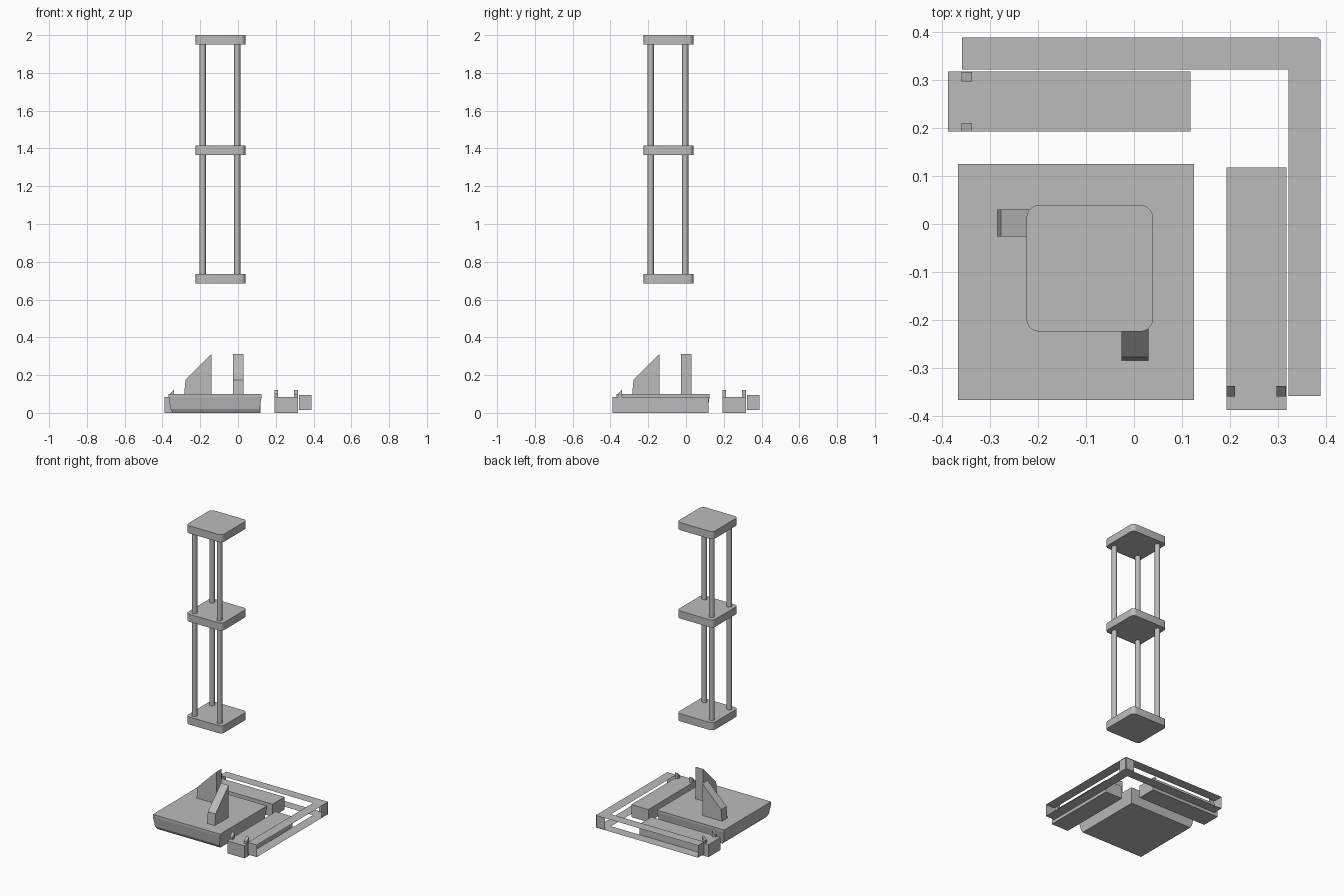
import bpy, bmesh
from mathutils import Matrix, Vector

cube = bpy.data.objects.get("Cube")
if cube:
    bpy.data.objects.remove(cube, do_unlink=True)

grey = bpy.data.materials.new("plain grey")
grey.use_nodes = True
colour = (0.5, 0.5, 0.5, 1)
grey.diffuse_color = colour
grey.node_tree.nodes["Principled BSDF"].inputs["Base Color"].default_value = colour


def finish(bm, name, smooth=False):
    bmesh.ops.recalc_face_normals(bm, faces=bm.faces[:])
    mesh = bpy.data.meshes.new(name)
    bm.to_mesh(mesh)
    bm.free()
    mesh.materials.append(grey)
    obj = bpy.data.objects.new(name, mesh)
    bpy.context.collection.objects.link(obj)
    if smooth:
        bpy.ops.object.select_all(action='DESELECT')
        obj.select_set(True)
        bpy.context.view_layer.objects.active = obj
        bpy.ops.object.shade_smooth_by_angle(angle=0.6)
    return obj


def extrude(name, profile, v0, v1, swap, capped=True):
    """Extrude a (u, z) profile from v0 to v1; swap exchanges x and y."""
    bm = bmesh.new()
    rings = []
    for v in (v0, v1):
        rings.append([bm.verts.new((v, u, z) if swap else (u, v, z))
                      for u, z in profile])
    a, b = rings
    n = len(profile)
    for i in range(n):
        j = (i + 1) % n
        bm.faces.new((a[i], a[j], b[j], b[i]))
    if capped:
        bm.faces.new(a)
        bm.faces.new(b)
    return finish(bm, name)


def rect(u0, u1, z0, z1):
    return [(u0, z0), (u1, z0), (u1, z1), (u0, z1)]


# Base slab: upright lip, tapered sides, chamfer on the two outer lower edges
bm = bmesh.new()
rings = []
for lo, hi, z in ((-.345, .113, 0), (-.357, .115, .02),
                  (-.367, .125, .085), (-.367, .125, .1)):
    rings.append([bm.verts.new((x, y, z))
                  for x, y in ((lo, lo), (hi, lo), (hi, hi), (lo, hi))])
for a, b in zip(rings, rings[1:]):
    for i in range(4):
        j = (i + 1) % 4
        bm.faces.new((a[i], a[j], b[j], b[i]))
bm.faces.new(rings[0])
bm.faces.new(rings[-1])
finish(bm, "base_slab")

# Parts repeated across the diagonal
fin = [(-.285, .098), (-.278, .175), (-.14, .312), (-.14, .098)]
tooth = [(-.36, .083), (-.36, .1), (-.338, .122), (-.338, .083)]
for side, swap in (("back", False), ("left", True)):
    extrude(side + "_fin", fin, -.026, .03, swap)
    extrude(side + "_bar", rect(-.388, .118, 0, .083), .193, .318, swap)
    extrude(side + "_inner_tooth", tooth, .193, .211, swap)
    extrude(side + "_outer_tooth", tooth, .297, .317, swap)
    # Rail frame, open along both long sides
    extrude(side + "_rail_frame", rect(-.359, .385, .016, .096),
            .323, .389, swap, capped=False)

# Tower plates with rounded upright corners
mid = -.0925
for name, z in (("lower_plate", .71), ("middle_plate", 1.39), ("top_plate", 1.975)):
    bm = bmesh.new()
    bmesh.ops.create_cube(bm, size=1, matrix=Matrix.Translation((mid, mid, z))
                          @ Matrix.Diagonal((.264, .264, .05, 1)))
    upright = [e for e in bm.edges
               if abs((e.verts[0].co - e.verts[1].co).normalized().dot(Vector((0, 0, 1)))) > .9]
    bmesh.ops.bevel(bm, geom=upright, offset=.026, segments=5,
                    profile=.5, affect='EDGES')
    finish(bm, name, True)

# Three tower rods
for name, x, y in (("corner_rod", -.187, -.187), ("back_rod", -.187, -.004),
                   ("left_rod", -.004, -.187)):
    bm = bmesh.new()
    bmesh.ops.create_cone(bm, cap_ends=True, segments=24, radius1=.0165,
                          radius2=.0165, depth=1.26,
                          matrix=Matrix.Translation((x, y, 1.34)))
    finish(bm, name, True)
